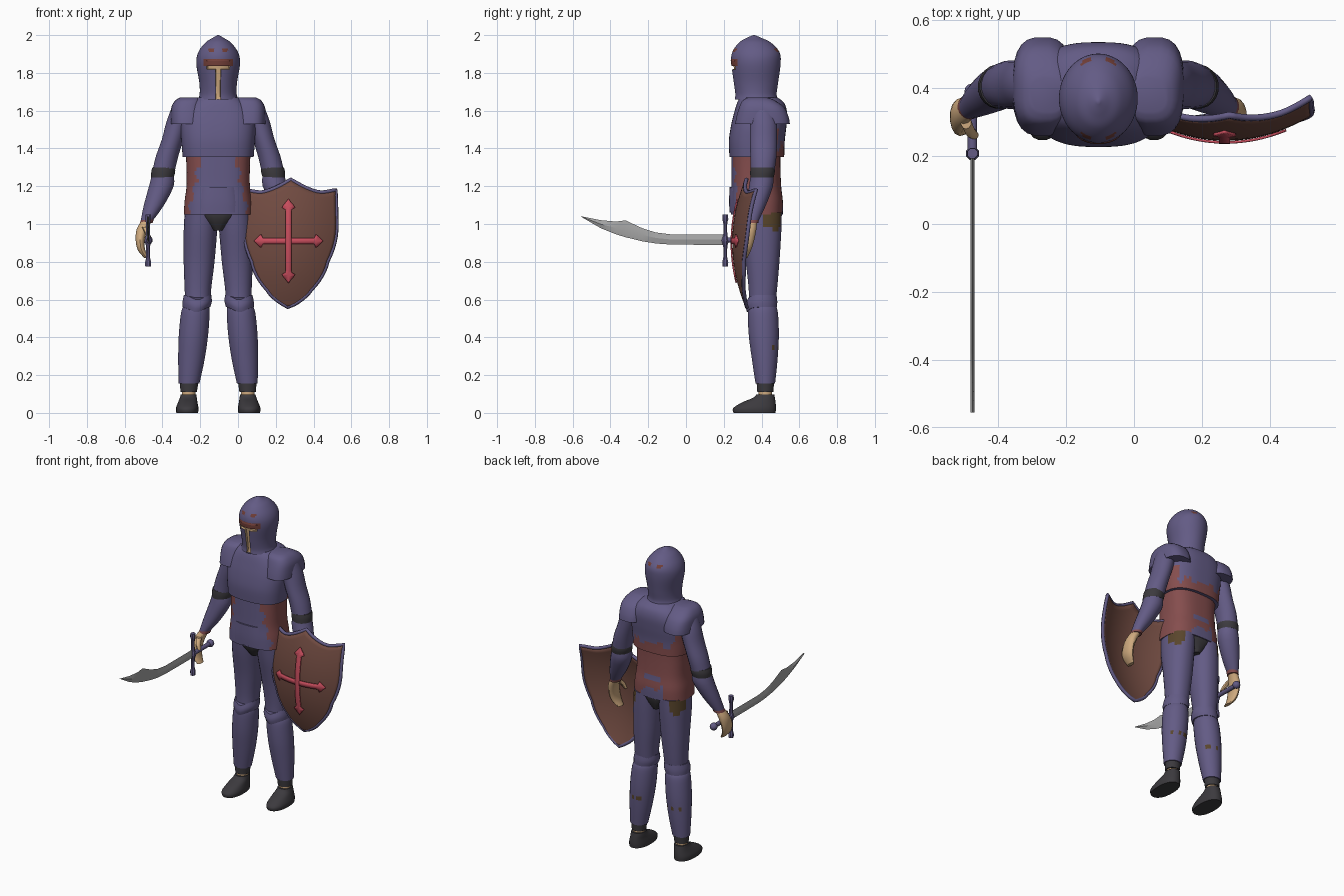
import bpy, bmesh, math
from mathutils import Vector, Matrix

if "Cube" in bpy.data.objects:
    bpy.data.objects.remove(bpy.data.objects["Cube"])

CX = -0.105                      # body centre line

def mat(name, r, g, b):
    m = bpy.data.materials.new(name)
    m.diffuse_color = (r, g, b, 1)
    m.use_nodes = True
    m.node_tree.nodes["Principled BSDF"].inputs["Base Color"].default_value = m.diffuse_color
    return m

purple = mat("purple_armour", .125, .105, .235)
red_brown = mat("red_brown_cloth", .235, .075, .075)
wood = mat("shield_brown", .165, .07, .053)
red = mat("cross_red", .58, .075, .11)
skin = mat("skin", .62, .40, .21)
dark = mat("charcoal", .045, .042, .048)
steel = mat("steel", .38, .38, .38)
olive = mat("olive_leather", .10, .06, .025)
rust = mat("rust", .17, .05, .04)

def finish(bm, name, mats, angle=40, paint=None):
    bmesh.ops.recalc_face_normals(bm, faces=bm.faces)
    if paint:
        for f in bm.faces:
            c = f.calc_center_median()
            f.material_index = paint(abs(c.x - CX), c.x - CX, c.y, c.z)
    me = bpy.data.meshes.new(name)
    bm.to_mesh(me)
    bm.free()
    ob = bpy.data.objects.new(name, me)
    bpy.context.collection.objects.link(ob)
    for m in mats:
        me.materials.append(m)
    bpy.ops.object.select_all(action='DESELECT')
    ob.select_set(True)
    bpy.context.view_layer.objects.active = ob
    bpy.ops.object.shade_smooth_by_angle(angle=math.radians(angle))
    return ob

def catmull(rings, steps):
    out = []
    for i in range(len(rings) - 1):
        p = [Vector(rings[min(max(i + k, 0), len(rings) - 1)]) for k in (-1, 0, 1, 2)]
        for s in range(steps):
            t = s / steps
            out.append(.5 * (2 * p[1] + (p[2] - p[0]) * t + (2 * p[0] - 5 * p[1] + 4 * p[2] - p[3]) * t * t
                             + (3 * p[1] - p[0] - 3 * p[2] + p[3]) * t ** 3))
    return out + [Vector(rings[-1])]

def loft(name, rings, mats, n=20, power=2, steps=3, paint=None, chevron=0, inset=0):
    """Skin horizontal superellipse rings (x, y, z, rx, ry); chevron lowers the front."""
    bm = bmesh.new()
    loops = []
    for x, y, z, rx, ry in catmull(rings, steps):
        loop = []
        for k in range(n):
            a = math.tau * (k + .5) / n
            c, s = math.cos(a), math.sin(a)
            px = math.copysign(abs(c) ** (2 / power), c)
            py = math.copysign(abs(s) ** (2 / power), s)
            dz = chevron * max(0, -py) * (1 - abs(px))
            loop.append(bm.verts.new((x + rx * px, y + ry * py, z + dz)))
        loops.append(loop)
    for a, b in zip(loops, loops[1:]):
        for k in range(n):
            bm.faces.new((a[k], a[(k + 1) % n], b[(k + 1) % n], b[k]))
    bm.faces.new(loops[0])
    bm.faces.new(loops[-1])
    if inset:
        bmesh.ops.recalc_face_normals(bm, faces=bm.faces)
        sel = [f for f in bm.faces if opening(f.calc_center_median())]
        bmesh.ops.inset_region(bm, faces=sel, thickness=.001, depth=-inset)
    return finish(bm, name, mats, 40, paint)

def pair(name, rings, mats, **kw):
    loft("right_" + name, rings, mats, **kw)
    loft("left_" + name, [(2 * CX - r[0],) + tuple(r[1:]) for r in rings], mats, **kw)

# ---- helmet with sunken T-shaped face opening
def opening(c):
    d = c.x - CX
    return c.y < .36 and (abs(d) < .016 and c.z < 1.84 or abs(d) < .062 and 1.815 < c.z < 1.84)

def helmet_paint(d, x, y, z):
    if y < .36 and (d < .016 and z < 1.835 or d < .06 and 1.815 < z < 1.838):
        return 1
    if y < .36 and d < .075 and 1.838 < z < 1.868:
        return 2
    if .018 < d < .05 and 1.912 < z < 1.932:
        return 2
    return 0

loft("helmet", [(CX, .372, 1.66, .106, .114), (CX, .37, 1.69, .098, .11), (CX, .37, 1.75, .1, .118),
                (CX, .37, 1.85, .116, .131), (CX, .37, 1.91, .105, .125), (CX, .365, 1.96, .068, .085),
                (CX, .36, 1.985, .03, .04), (CX, .36, 2.0, .004, .004)],
     [purple, skin, rust], n=72, steps=6, paint=helmet_paint, inset=.012)
loft("brow_ridge", [(CX, .275, 1.862, .07, .04), (CX, .275, 1.874, .06, .036)], [rust], steps=1)

# ---- torso
def jag(x):
    return .022 * math.sin(x * 75) + .012 * math.sin(x * 160)

def waist_paint(d, x, y, z):
    if y < .385:
        return 0 if d < .09 + .22 * (1.36 - z) + .012 * math.sin(z * 70) else 1
    if d < .075 and z < 1.115 + jag(x) or d < .06 and 1.16 < z < 1.2:
        return 0
    return 1

def chest_paint(d, x, y, z):
    if y > .40 and (z < 1.42 + jag(x) or d > .16 and z < 1.5):
        return 1
    return 0

loft("waist", [(CX, .375, 1.05, .182, .138), (CX, .375, 1.12, .178, .138), (CX, .372, 1.2, .168, .132),
               (CX, .37, 1.3, .168, .13), (CX, .37, 1.38, .172, .13)],
     [purple, red_brown], n=64, power=2.7, steps=5, paint=waist_paint)
loft("belly_plate", [(CX, .33, 1.06, .135, .1), (CX, .33, 1.12, .13, .102), (CX, .33, 1.195, .118, .1)],
     [purple], n=32, power=2.6)
loft("chest", [(CX, .375, 1.355, .188, .145), (CX, .375, 1.44, .195, .148), (CX, .385, 1.52, .198, .147),
               (CX, .395, 1.59, .185, .14), (CX, .395, 1.64, .15, .125), (CX, .385, 1.67, .11, .10)],
     [purple, red_brown], n=64, power=2.7, steps=5, paint=chest_paint)
loft("pelvis", [(CX, .385, 1.08, .17, .125), (CX, .385, 1.03, .11, .12), (CX, .39, .965, .03, .09)], [dark], power=2.4)

# ---- shoulders and arms
pair("pauldron", [(-.27, .405, 1.53, .088, .146), (-.27, .405, 1.57, .088, .138), (-.27, .4, 1.62, .083, .118),
                  (-.262, .385, 1.655, .07, .085), (-.255, .38, 1.67, .05, .05)], [purple], power=2.8, n=24)
pair("upper_arm", [(-.295, .40, 1.62, .055, .065), (-.32, .41, 1.54, .06, .072), (-.345, .41, 1.45, .058, .073),
                   (-.375, .41, 1.36, .06, .07), (-.393, .406, 1.285, .06, .064)], [purple])
pair("elbow_band", [(-.393, .405, 1.30, .061, .064), (-.396, .405, 1.275, .064, .066), (-.4, .402, 1.245, .06, .062)],
     [dark])
pair("forearm", [(-.398, .402, 1.26, .058, .06), (-.406, .397, 1.2, .066, .064), (-.445, .372, 1.1, .054, .052),
                 (-.482, .348, 1.02, .033, .038)], [purple])
pair("wrist_cuff", [(-.478, .35, 1.03, .034, .038), (-.486, .345, 1.005, .034, .038)], [red_brown], steps=1)

# ---- hands, cupped around what they hold
pair("hand", [(-.482, .345, 1.02, .028, .032), (-.508, .33, .97, .03, .042), (-.518, .312, .91, .024, .048),
              (-.51, .302, .86, .02, .042), (-.484, .296, .82, .012, .028)], [skin], n=14)
pair("thumb", [(-.495, .30, .985, .016, .02), (-.482, .272, .955, .014, .018), (-.468, .262, .925, .01, .012)],
     [skin], n=10)

# ---- legs
pair("thigh", [(-.193, .39, 1.06, .09, .118), (-.199, .395, .96, .089, .11), (-.206, .405, .8, .082, .09),
               (-.212, .407, .66, .071, .076), (-.213, .403, .57, .066, .07)], [purple, olive], n=28, steps=5,
     power=2.2, paint=lambda d, x, y, z: int(y > .40 and d > .13 and z > .975 + .03 * math.sin(y * 90)))
pair("knee_plate", [(-.214, .402, .625, .073, .078), (-.216, .40, .59, .078, .084), (-.22, .402, .56, .074, .08)],
     [purple], chevron=-.03, n=24)
pair("greave", [(-.221, .405, .57, .066, .07), (-.226, .407, .53, .076, .08), (-.236, .412, .41, .078, .08),
                (-.247, .417, .28, .07, .068), (-.259, .42, .155, .055, .052)], [purple, olive], n=28, steps=5,
     paint=lambda d, x, y, z: int(y > .455 and .33 < z < .37 and math.sin(x * 130) > .1))
pair("ankle_wrap", [(-.259, .42, .165, .05, .047), (-.261, .42, .11, .044, .043)], [dark], steps=1)
pair("ankle", [(-.261, .42, .115, .036, .036), (-.262, .42, .07, .036, .036)], [skin], steps=1)
pair("boot", [(-.269, .363, 0, .058, .112), (-.269, .363, .025, .06, .114), (-.266, .385, .055, .052, .09),
              (-.263, .413, .08, .045, .058), (-.262, .42, .098, .041, .048)], [dark], n=24, power=2.3)

# ---- curved shield
def shield_y(x, z):
    return .245 + 1.15 * (x - .27) ** 2 + .6 * (z - .9) ** 2

def shield_point(s, t):
    rows = [(1.16, .238), (1.0, .245), (.8, .2), (.65, .115), (.56, .004)]
    i = min(int(t * 4), 3)
    f = t * 4 - i
    z = rows[i][0] * (1 - f) + rows[i + 1][0] * f
    w = rows[i][1] * (1 - f) + rows[i + 1][1] * f + .014 * f * (1 - f) * 4 * (i > 0)
    z += (.075 * max(0, 1 - abs(s) / .7) ** 1.4 + .02 * abs(s) ** 3) * (1 - t) ** 3
    x = .28 - .012 * t + s * w
    return Vector((x, shield_y(x, z), z))

def sheet(name, fn, nu, nv, m, thick, off):
    bm = bmesh.new()
    g = [[bm.verts.new(fn(i / nu, j / nv)) for i in range(nu + 1)] for j in range(nv + 1)]
    for j in range(nv):
        for i in range(nu):
            bm.faces.new((g[j][i], g[j + 1][i], g[j + 1][i + 1], g[j][i + 1]))
    bmesh.ops.recalc_face_normals(bm, faces=bm.faces)
    if sum(f.normal.y for f in bm.faces) > 0:
        bmesh.ops.reverse_faces(bm, faces=bm.faces)
    me = bpy.data.meshes.new(name)
    bm.to_mesh(me)
    bm.free()
    ob = bpy.data.objects.new(name, me)
    bpy.context.collection.objects.link(ob)
    me.materials.append(m)
    for p in me.polygons:
        p.use_smooth = True
    mod = ob.modifiers.new("thickness", 'SOLIDIFY')
    mod.thickness, mod.offset = thick, off

sheet("shield_board", lambda u, v: shield_point(2 * u - 1, v), 28, 24, wood, .016, -1)
edge = [shield_point(k / 14 - 1, 0) for k in range(28)] + [shield_point(1, k / 24) for k in range(24)] \
     + [shield_point(-1, 1 - k / 24) for k in range(24)]
cu = bpy.data.curves.new("shield_rim", 'CURVE')
cu.dimensions, cu.bevel_depth, cu.bevel_resolution = '3D', .011, 1
sp = cu.splines.new('POLY')
sp.points.add(len(edge) - 1)
for p, e in zip(sp.points, edge):
    p.co = (e.x, e.y + .008, e.z, 1)
sp.use_cyclic_u = True
cu.materials.append(purple)
bpy.context.collection.objects.link(bpy.data.objects.new("shield_rim", cu))

# ---- cross on the shield, with flared pointed ends
def cross(length, upright):
    def fn(u, v):
        t = abs(2 * v - 1)
        w = .016 if t < .78 else .034 * (1 - (t - .82) / .18) if t > .82 else .034
        a, b = (2 * v - 1) * length, (2 * u - 1) * max(w, .002)
        x, z = (.267 + b, .91 + a) if upright else (.267 + a, .91 + b)
        return Vector((x, shield_y(x, z) - .001, z))
    return fn

sheet("cross_upright", cross(.22, True), 2, 40, red, .008, 1)
sheet("cross_arm", cross(.18, False), 2, 40, red, .0075, 1)

# ---- sabre: blade, guard, grip, pommel
SX = -.476
bm = bmesh.new()
secs = []
for y, top, bot in [(.21, .945, .89), (.06, .945, .89), (-.08, .945, .891), (-.16, .955, .897), (-.23, .977, .908),
                    (-.32, 1.019, .93), (-.37, 1.013, .945), (-.45, 1.02, .977), (-.555, 1.041, 1.038)]:
    m = (top + bot) / 2
    secs.append([bm.verts.new(p) for p in ((SX, y, top), (SX + .006, y, m), (SX, y, bot), (SX - .006, y, m))])
for a, b in zip(secs, secs[1:]):
    for k in range(4):
        bm.faces.new((a[k], a[(k + 1) % 4], b[(k + 1) % 4], b[k]))
bm.faces.new(secs[0])
bm.faces.new(secs[-1])
finish(bm, "blade", [steel], 20)

loft("guard", [(SX, .208, z, r, r) for z, r in ((.775, .016), (.80, .017), (.825, .011), (.885, .012), (.912, .021),
               (.94, .012), (1.0, .011), (1.025, .017), (1.05, .016))], [purple], n=8, steps=2)
bm = bmesh.new()
turn = Matrix.Translation((SX, .295, .915)) @ Matrix.Rotation(math.pi / 2, 4, 'X')
bmesh.ops.create_cone(bm, cap_ends=True, segments=12, radius1=.014, radius2=.014, depth=.18, matrix=turn)
finish(bm, "grip", [purple])
bm = bmesh.new()
bmesh.ops.create_uvsphere(bm, u_segments=12, v_segments=8, radius=.024, matrix=Matrix.Translation((SX, .39, .915)))
finish(bm, "pommel", [purple])
